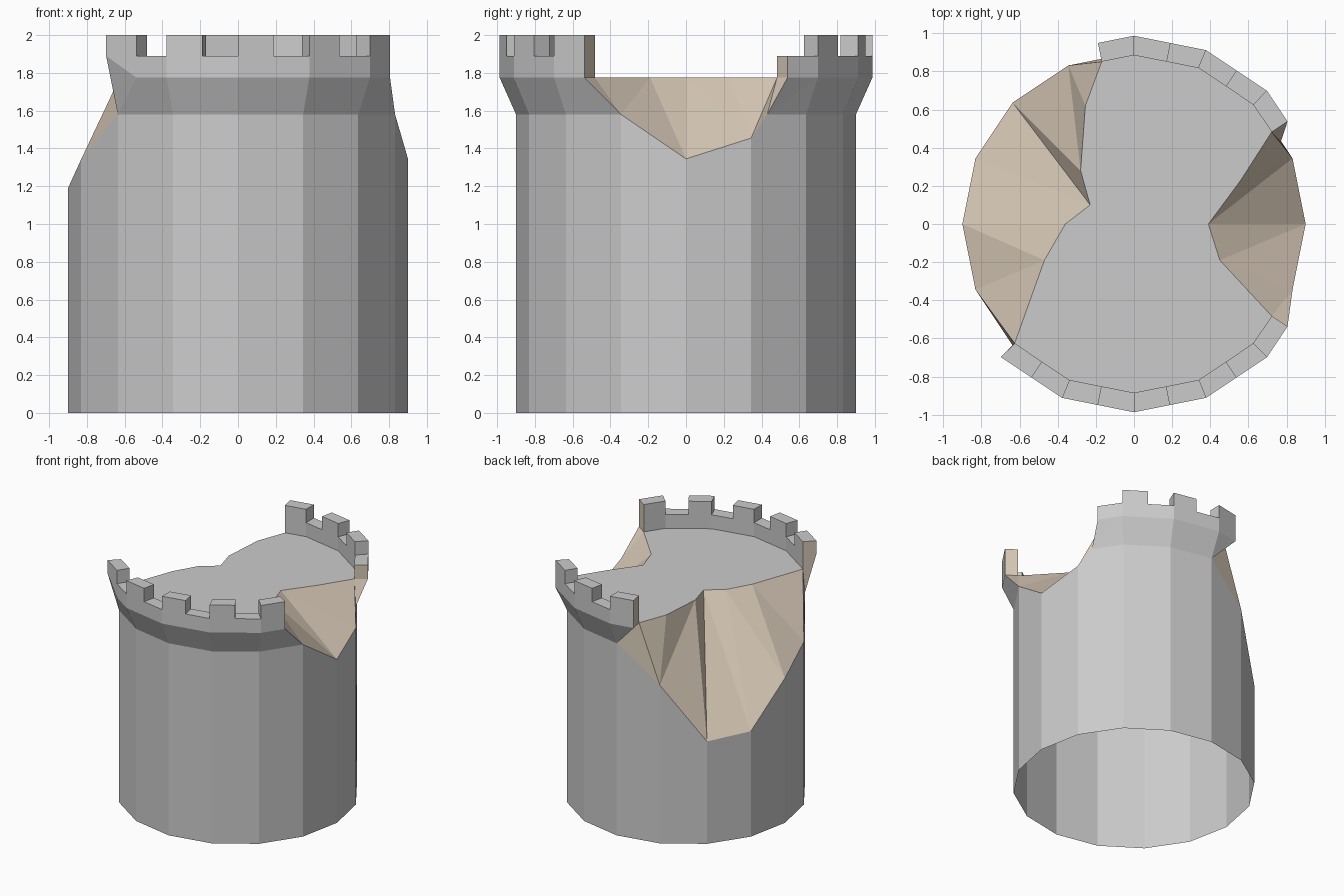
import bpy, bmesh
from math import cos, sin, pi

if "Cube" in bpy.data.objects:
    bpy.data.objects.remove(bpy.data.objects["Cube"])

N, R, R_OUT, R_IN = 16, 0.90, 0.987, 0.885
FLARE, FLOOR, SILL, TOP = 1.58, 1.775, 1.89, 2.0

bm = bmesh.new()


def face(pts, mat=0):
    pts = [p for i, p in enumerate(pts) if p != pts[i - 1]]
    if len(pts) > 2:
        bm.faces.new([bm.verts.new(p) for p in pts]).material_index = mat


def ring(h, r, z):
    """Point h half-sides around the 16-sided ring; odd h is a side midpoint."""
    if h % 2:
        a, b = ring(h - 1, r, z), ring(h + 1, r, z)
        return ((a[0] + b[0]) / 2, (a[1] + b[1]) / 2, z)
    t = pi * (h % (2 * N)) / N
    return (r * cos(t), r * sin(t), z)


def zipper(outer, inner, steps):
    """Triangles between two rims; each step moves along outer (o) or inner (i)."""
    a = b = 0
    for s in steps:
        nxt = outer[a + 1] if s == "o" else inner[b + 1]
        face([outer[a], nxt, inner[b]], 1)
        a, b = a + (s == "o"), b + (s == "i")


# Tower wall, with its broken upper rim
heights = {0: 1.345, 1: 1.455, 5: 1.30, 6: 0.842, 7: 0.867, 8: 1.19, 9: 1.34}
notch = (0.77, 0.43, FLARE)


def rim(k):
    k %= N
    return ring(2 * k, R, heights.get(k, FLARE))


for k in range(N):
    extra = [notch] if k == 1 else []
    face([ring(2 * k, R, 0), ring(2 * k + 2, R, 0), rim(k + 1)] + extra + [rim(k)])


# Flare, parapet and merlons on the two surviving arcs
def low(h):
    special = {3: notch, 9: rim(4), 29: rim(15)}
    return special.get(h) or ring(h, R, FLARE)


def base(h):
    return ring(h, R_OUT, SILL if h == 20 else FLOOR)


def cross(h, z0, z1, mat=0):
    face([ring(h, R_OUT, z0), ring(h, R_OUT, z1), ring(h, R_IN, z1), ring(h, R_IN, z0)], mat)


for first, last in ((3, 9), (20, 29)):
    for h in range(first, last):
        g = h + 1
        face([low(h), low(g), base(g)])
        face([low(h), base(g), base(h)])
        face([base(h), base(g), ring(g, R_OUT, SILL), ring(h, R_OUT, SILL)])
        face([ring(h, R_IN, FLOOR), ring(g, R_IN, FLOOR), ring(g, R_IN, SILL), ring(h, R_IN, SILL)])
        top = SILL
        if h % 2 == 0:
            top = TOP
            for r in (R_OUT, R_IN):
                face([ring(h, r, SILL), ring(g, r, SILL), ring(g, r, TOP), ring(h, r, TOP)])
            cross(h, SILL, TOP, int(h == first))
            cross(g, SILL, TOP, int(g == last))
        face([ring(h, R_OUT, top), ring(g, R_OUT, top), ring(g, R_IN, top), ring(h, R_IN, top)])
    for h in (first, last):
        face([base(h), ring(h, R_OUT, SILL), ring(h, R_IN, SILL), ring(h, R_IN, FLOOR)], 1)

# Broken slopes on the left and right
left_in = [(-0.255, 0.62), (-0.28, 0.28), (-0.23, 0.10), (-0.36, 0), (-0.47, -0.19)]
right_in = [(0.56, 0.23), (0.39, 0), (0.45, -0.19)]
left_in = [(x, y, FLOOR) for x, y in left_in]
right_in = [(x, y, FLOOR) for x, y in right_in]


def inner(h):
    return ring(h, R_IN, FLOOR)


zipper([base(9)] + [rim(k) for k in range(4, 11)] + [base(20)],
       [inner(9)] + left_in + [inner(20)], "ooiioioioioioo")
zipper([base(3), notch, rim(1), rim(0), rim(15), base(29)],
       [inner(3)] + right_in + [inner(29)], "ooiioioio")

# Floor of the roof terrace
face([inner(h) for h in range(20, 30)] + right_in[::-1]
     + [inner(h) for h in range(3, 10)] + left_in)

bmesh.ops.remove_doubles(bm, verts=bm.verts, dist=1e-4)
bmesh.ops.recalc_face_normals(bm, faces=bm.faces)
mesh = bpy.data.meshes.new("ruined_tower")
bm.to_mesh(mesh)
bm.free()

rubble = bpy.data.materials.new("broken_stone")
rubble.diffuse_color = (0.68, 0.58, 0.47, 1)
rubble.use_nodes = True
rubble.node_tree.nodes["Principled BSDF"].inputs["Base Color"].default_value = rubble.diffuse_color
mesh.materials.append(None)
mesh.materials.append(rubble)
tower = bpy.data.objects.new("ruined_tower", mesh)
bpy.context.collection.objects.link(tower)
